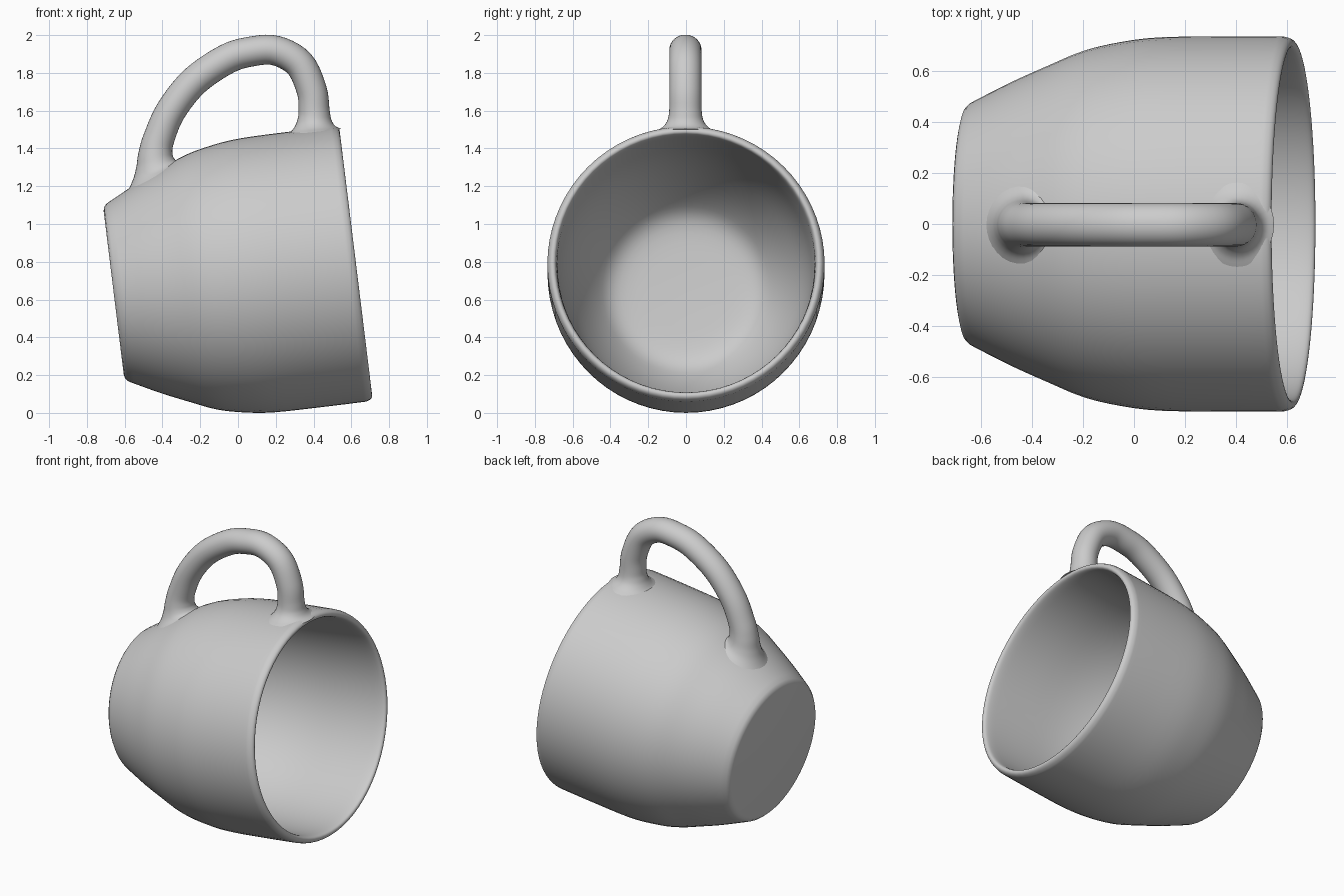
import bpy, bmesh, math
from mathutils import Vector, Matrix

cube = bpy.data.objects.get("Cube")
if cube:
    bpy.data.objects.remove(cube, do_unlink=True)

# One plain clay colour
clay = bpy.data.materials.new("grey clay")
clay.use_nodes = True
colour = (0.6, 0.6, 0.6, 1.0)
clay.diffuse_color = colour
clay.node_tree.nodes["Principled BSDF"].inputs["Base Color"].default_value = colour


def smooth_points(points, steps):
    """Catmull-Rom interpolation through tuples of any length."""
    pts = [Vector(p) for p in points]
    pts = [pts[0] * 2 - pts[1]] + pts + [pts[-1] * 2 - pts[-2]]
    out = []
    for a, b, c, d in zip(pts, pts[1:], pts[2:], pts[3:]):
        for i in range(steps):
            t = i / steps
            out.append(0.5 * (2 * b + (c - a) * t + (2 * a - 5 * b + 4 * c - d) * t ** 2
                              + (3 * b - a - 3 * c + d) * t ** 3))
    return out + [pts[-2]]


def skin_rings(name, rings, matrix=Matrix()):
    """Join rings of points into a closed tube with capped ends."""
    bm = bmesh.new()
    loops = [[bm.verts.new(matrix @ p) for p in ring] for ring in rings]
    n = len(loops[0])
    for a, b in zip(loops, loops[1:]):
        for i in range(n):
            j = (i + 1) % n
            bm.faces.new((a[i], a[j], b[j], b[i]))
    bm.faces.new(loops[0])
    bm.faces.new(loops[-1])
    bmesh.ops.recalc_face_normals(bm, faces=bm.faces)
    mesh = bpy.data.meshes.new(name)
    bm.to_mesh(mesh)
    bm.free()
    mesh.materials.append(clay)
    ob = bpy.data.objects.new(name, mesh)
    bpy.context.collection.objects.link(ob)
    bpy.ops.object.select_all(action='DESELECT')
    ob.select_set(True)
    bpy.context.view_layer.objects.active = ob
    bpy.ops.object.shade_smooth_by_angle(angle=math.radians(40))
    return ob


# Cup body: (radius, distance from base) turned around the tilted axis
outer = [(0.49, 0.05), (0.56, 0.19), (0.622, 0.33), (0.68, 0.47), (0.714, 0.62),
         (0.731, 0.77), (0.734, 1.0), (0.734, 1.22)]
rim = [(0.732, 1.262), (0.721, 1.285), (0.705, 1.292), (0.691, 1.283), (0.684, 1.25)]
inner = [(0.68, 1.18), (0.673, 1.0), (0.662, 0.77), (0.638, 0.6), (0.597, 0.45),
         (0.535, 0.3), (0.465, 0.18), (0.40, 0.11), (0.31, 0.08), (0.15, 0.072), (0.02, 0.07)]
profile = ([Vector((0.437, 0.0)), Vector((0.458, 0.005)), Vector((0.474, 0.02))]
           + smooth_points(outer + rim + inner, 3))
SIDES = 72
turns = [2 * math.pi * i / SIDES for i in range(SIDES)]
body_rings = [[Vector((r * math.cos(a), r * math.sin(a), h)) for a in turns]
              for r, h in profile]
tilt = Matrix.Translation((-0.658, 0, 0.635)) @ Matrix.Rotation(math.radians(83), 4, 'Y')
skin_rings("cup_body", body_rings, tilt)

# Handle: (x, z, radius along the cup, radius across the cup), flared at both feet
path = [(-0.425, 1.25, 0.19, 0.165), (-0.432, 1.278, 0.14, 0.125),
        (-0.437, 1.315, 0.107, 0.103), (-0.437, 1.37, 0.091, 0.091),
        (-0.42, 1.45, 0.083, 0.085), (-0.355, 1.60, 0.08, 0.085),
        (-0.23, 1.757, 0.08, 0.085), (-0.06, 1.873, 0.08, 0.085), (0.07, 1.913, 0.079, 0.085),
        (0.20, 1.918, 0.079, 0.085), (0.325, 1.848, 0.08, 0.085), (0.39, 1.71, 0.08, 0.085),
        (0.403, 1.60, 0.082, 0.086), (0.404, 1.545, 0.092, 0.097),
        (0.404, 1.51, 0.113, 0.125), (0.404, 1.487, 0.145, 0.165)]
track = smooth_points(path, 5)
handle_rings = []
for i, (x, z, along, across) in enumerate(track):
    a, b = track[max(i - 1, 0)], track[min(i + 1, len(track) - 1)]
    tangent = Vector((b[0] - a[0], 0, b[1] - a[1])).normalized()
    # Lean the foot rings to lie along the sloping cup wall
    lean_back = max(0, 1 - i / 17)
    lean_front = max(0, 1 - (len(track) - 1 - i) / 14)
    tangent = tangent.lerp(Vector((-0.47, 0, 0.883)), lean_back)
    tangent = tangent.lerp(Vector((0.11, 0, -0.994)), lean_front).normalized()
    side = Vector((0, 1, 0)).cross(tangent)
    centre = Vector((x, -0.003, z))
    handle_rings.append([centre + side * along * math.cos(t) + Vector((0, across * math.sin(t), 0))
                         for t in (2 * math.pi * k / 32 for k in range(32))])
skin_rings("handle", handle_rings)
